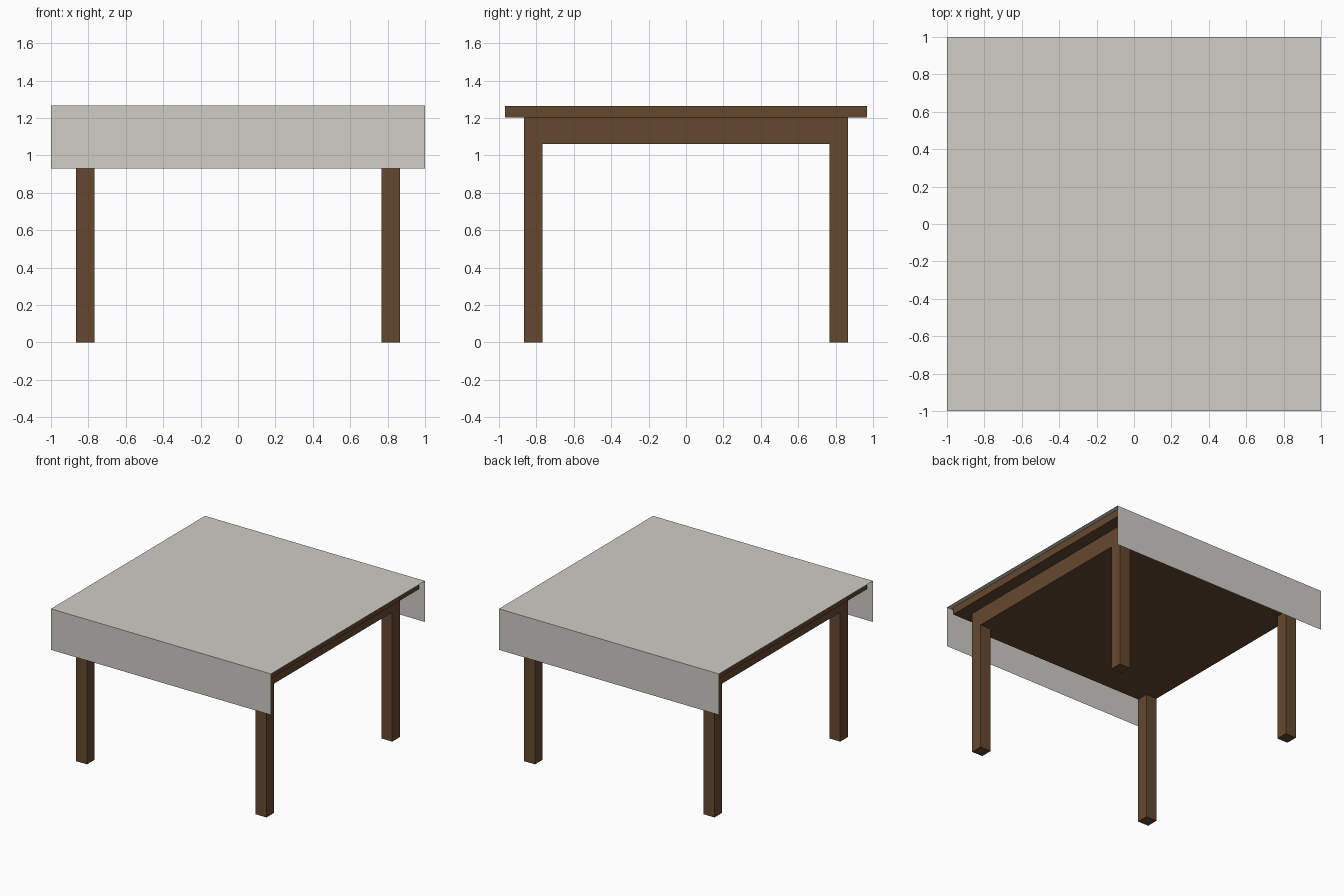
import bpy
import bmesh
from mathutils import Matrix

if "Cube" in bpy.data.objects:
    bpy.data.objects.remove(bpy.data.objects["Cube"])


def material(name, color):
    m = bpy.data.materials.new(name)
    m.diffuse_color = (*color, 1)
    m.use_nodes = True
    m.node_tree.nodes["Principled BSDF"].inputs["Base Color"].default_value = m.diffuse_color
    return m


wood = material("dark_wood", (0.13, 0.065, 0.028))
linen = material("linen", (0.63, 0.61, 0.57))


def add_object(name, bm, mat):
    mesh = bpy.data.meshes.new(name)
    bm.to_mesh(mesh)
    bm.free()
    mesh.materials.append(mat)
    obj = bpy.data.objects.new(name, mesh)
    bpy.context.collection.objects.link(obj)
    return obj


def box(name, x, y, half, z0, z1, mat):
    bm = bmesh.new()
    bmesh.ops.create_cube(bm, size=1, matrix=Matrix.Translation((x, y, (z0 + z1) / 2))
                          @ Matrix.Diagonal((2 * half, 2 * half, z1 - z0, 1)))
    return add_object(name, bm, mat)


# Table top and the solid apron block beneath it
box("table_top", 0, 0, 0.967, 1.203, 1.264, wood)
box("apron", 0, 0, 0.865, 1.062, 1.203, wood)

# Four square legs, flush with the apron
for side, sx in (("left", -1), ("right", 1)):
    for end, sy in (("front", -1), ("back", 1)):
        box(f"{end}_{side}_leg", sx * 0.816, sy * 0.816, 0.049, 0, 1.062, wood)

# Tablecloth: one thin sheet swept along x, hanging at front and back
profile = [(-1, 0.93), (-1, 1.267), (1, 1.267), (1, 0.93)]
bm = bmesh.new()
rows = [[bm.verts.new((x, y, z)) for x in (-1, 1)] for y, z in profile]
for a, b in zip(rows, rows[1:]):
    bm.faces.new((a[0], a[1], b[1], b[0]))
add_object("tablecloth", bm, linen)
